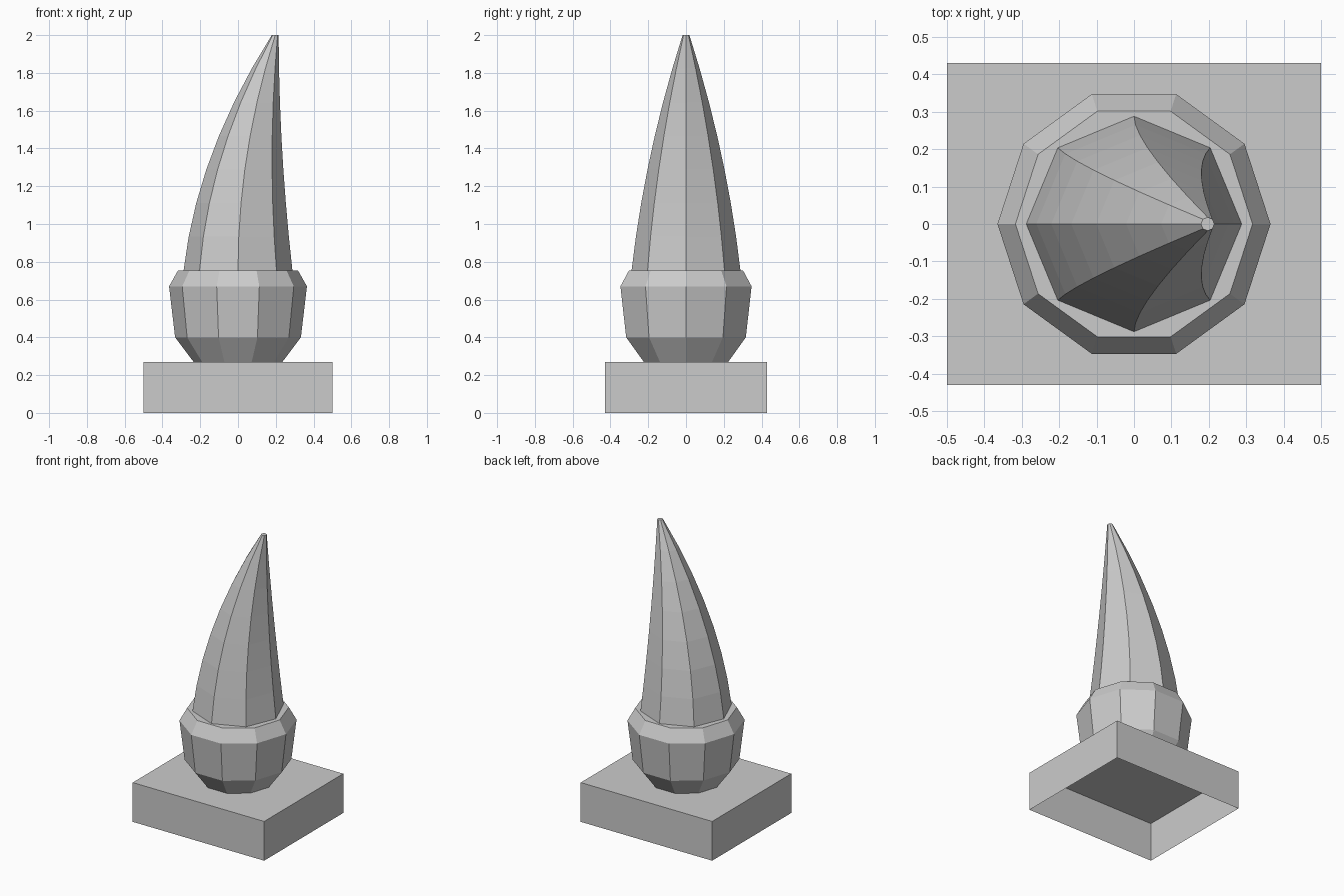
import bpy
from math import cos, sin, tau

cube = bpy.data.objects.get("Cube")
if cube:
    bpy.data.objects.remove(cube, do_unlink=True)

# Single grey for every part
grey = bpy.data.materials.new("light grey")
grey.use_nodes = True
colour = (0.6, 0.6, 0.6, 1)
grey.diffuse_color = colour
grey.node_tree.nodes["Principled BSDF"].inputs["Base Color"].default_value = colour


def make(name, verts, faces):
    mesh = bpy.data.meshes.new(name)
    mesh.from_pydata(verts, [], faces)
    mesh.materials.append(grey)
    obj = bpy.data.objects.new(name, mesh)
    bpy.context.collection.objects.link(obj)
    return obj


def loft(name, rings, sides):
    """Skin stacked horizontal polygons given as (centre x, z, radius), capped on top."""
    verts = [(cx + r * cos(tau * i / sides), r * sin(tau * i / sides), z)
             for cx, z, r in rings for i in range(sides)]
    faces = []
    for k in range(len(rings) - 1):
        a, b = k * sides, (k + 1) * sides
        for i in range(sides):
            j = (i + 1) % sides
            faces.append((a + i, a + j, b + j, b + i))
    faces.append(range(len(verts) - sides, len(verts)))
    return make(name, verts, faces)


# Plinth: a block left open underneath
corners = [(-0.5, -0.43), (0.5, -0.43), (0.5, 0.43), (-0.5, 0.43)]
make("plinth", [(x, y, z) for z in (0, 0.27) for x, y in corners],
     [(i, (i + 1) % 4, 4 + (i + 1) % 4, 4 + i) for i in range(4)] + [(4, 5, 6, 7)])

# Ten-sided cup with a bevelled rim and flat top
loft("cup", [(0, 0.27, 0.235), (0, 0.4, 0.333), (0, 0.67, 0.365), (0, 0.755, 0.317)], 10)

# Eight-sided horn, tapering and bending towards +x
steps = 7
horn = []
for k in range(steps + 1):
    u = k / steps
    horn.append((0.197 * u * u, 0.755 + 1.245 * u, 0.288 - 0.141 * u - 0.129 * u * u))
loft("horn", horn, 8)
